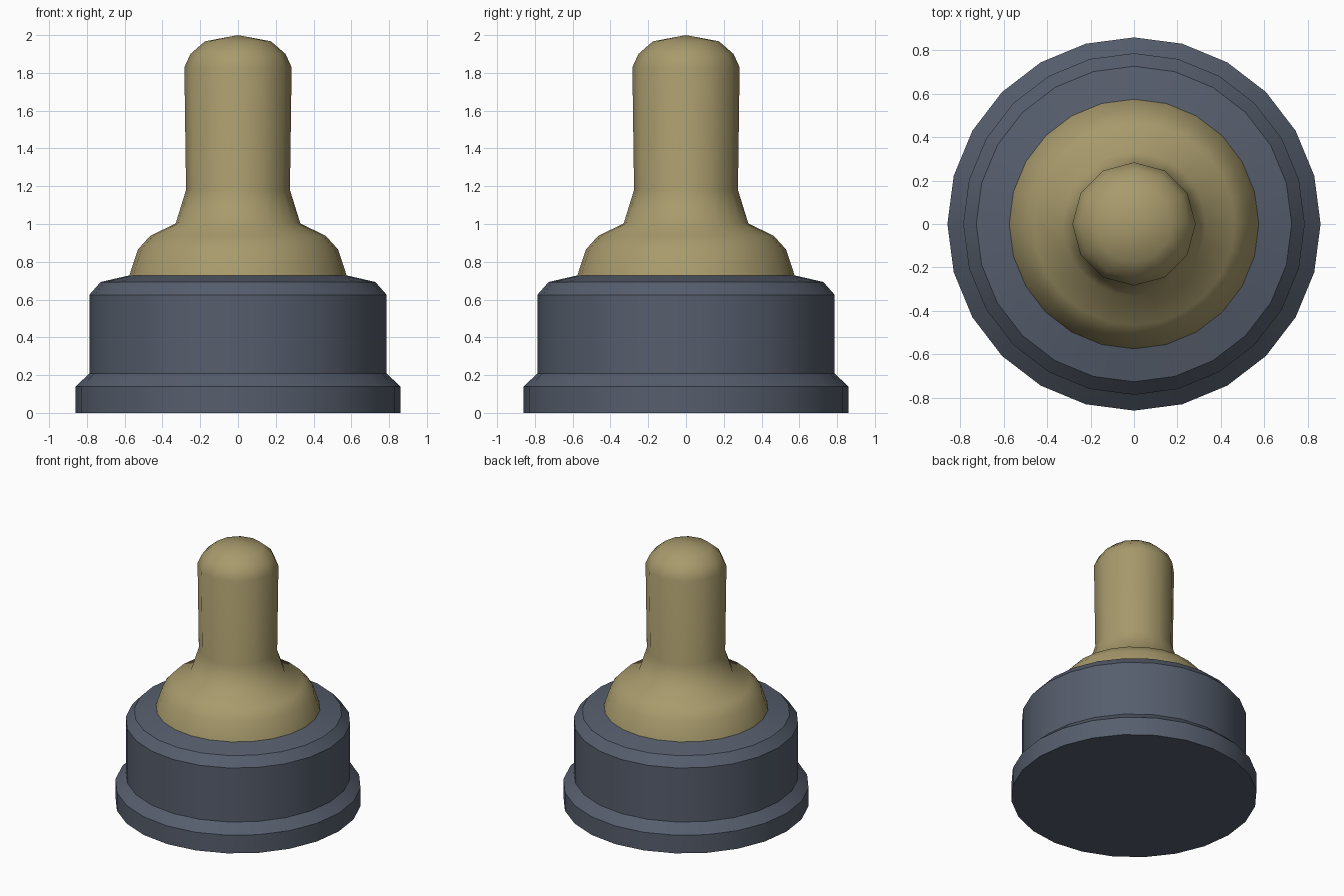
import bpy, bmesh, math

if "Cube" in bpy.data.objects:
    bpy.data.objects.remove(bpy.data.objects["Cube"])

SIDES = 24


def material(name, rgb):
    m = bpy.data.materials.new(name)
    m.diffuse_color = (*rgb, 1)
    m.use_nodes = True
    m.node_tree.nodes["Principled BSDF"].inputs["Base Color"].default_value = m.diffuse_color
    return m


def lathe(name, profile, mat, smooth_angle):
    """Revolve (radius, z, sides) rings; radius 0 makes a pole. 12-sided rings
    put their odd points on the middle of the polygon's edges."""
    bm = bmesh.new()
    rings = []
    for r, z, sides in profile:
        if r == 0:
            rings.append([bm.verts.new((0, 0, z))] * SIDES)
            continue
        ring = []
        for i in range(SIDES):
            a = math.tau * i / SIDES
            rr = r * math.cos(math.pi / 12) if sides == 12 and i % 2 else r
            ring.append(bm.verts.new((rr * math.cos(a), rr * math.sin(a), z)))
        rings.append(ring)
    for low, high in zip(rings, rings[1:]):
        for i in range(SIDES):
            j = (i + 1) % SIDES
            quad = list(dict.fromkeys((low[i], low[j], high[j], high[i])))
            bm.faces.new(quad)
    mesh = bpy.data.meshes.new(name)
    bm.to_mesh(mesh)
    bm.free()
    mesh.materials.append(mat)
    ob = bpy.data.objects.new(name, mesh)
    bpy.context.collection.objects.link(ob)
    bpy.ops.object.select_all(action='DESELECT')
    ob.select_set(True)
    bpy.context.view_layer.objects.active = ob
    bpy.ops.object.shade_smooth_by_angle(angle=math.radians(smooth_angle))
    return ob


slate = material("slate_grey", (0.093, 0.112, 0.152))
tan = material("khaki_tan", (0.39, 0.325, 0.15))

# Stepped round base with a flange at the foot and a bevelled rim
base = [(0, 0), (0.86, 0), (0.86, 0.14), (0.787, 0.208),
        (0.787, 0.625), (0.727, 0.693), (0.575, 0.728)]
lathe("base", [(r, z, 24) for r, z in base], slate, 25)

# Domed skirt flaring into an upright rounded stem
skirt = [(0.575, 0.728, 24), (0.53, 0.865, 24), (0.465, 0.937, 24), (0.33, 1.003, 24)]
stem = [(0.275, 1.18, 12), (0.284, 1.83, 12), (0.252, 1.90, 12),
        (0.175, 1.967, 12), (0, 2.0, 12)]
lathe("nozzle", skirt + stem, tan, 80)
